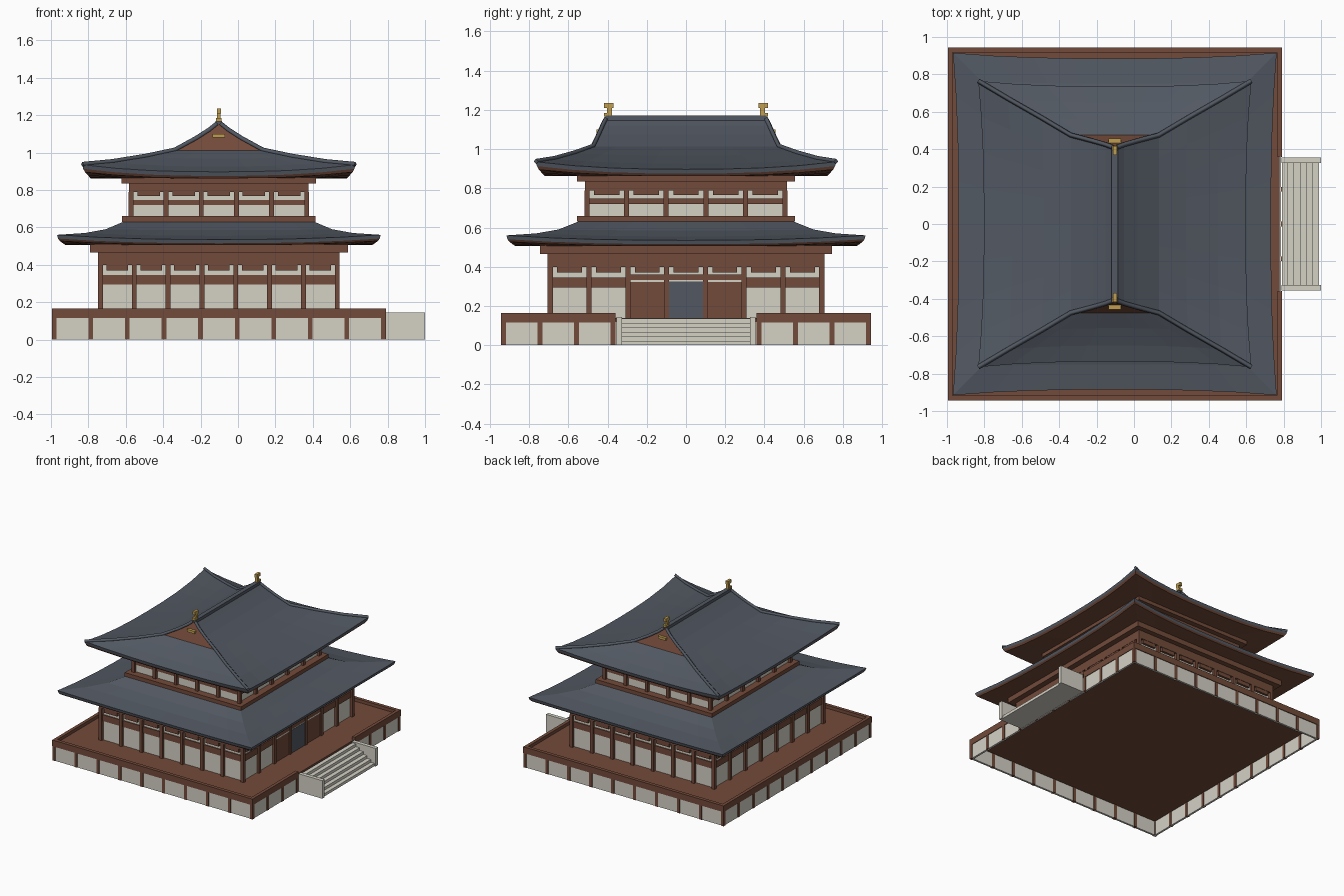
import bpy, bmesh
from mathutils import Vector

CX = -0.1025  # the building is offset to make room for the steps

if "Cube" in bpy.data.objects:
    bpy.data.objects.remove(bpy.data.objects["Cube"])


def material(name, rgb):
    m = bpy.data.materials.new(name)
    m.use_nodes = True
    m.diffuse_color = (*rgb, 1)
    bsdf = next(n for n in m.node_tree.nodes if n.type == 'BSDF_PRINCIPLED')
    bsdf.inputs["Base Color"].default_value = (*rgb, 1)
    bsdf.inputs["Roughness"].default_value = 0.8
    return m


SLATE = material("slate_tile", (0.084, 0.098, 0.122))
WOOD = material("brown_wood", (0.17, 0.069, 0.042))
PLASTER = material("pale_plaster", (0.66, 0.64, 0.56))
GOLD = material("gold", (0.52, 0.34, 0.08))


def finish(name, bm, *mats):
    me = bpy.data.meshes.new(name)
    bm.to_mesh(me)
    bm.free()
    for m in mats:
        me.materials.append(m)
    ob = bpy.data.objects.new(name, me)
    bpy.context.collection.objects.link(ob)
    return ob


def boxes(name, mat, items):
    """One object from boxes given as (centre x, centre y, half x, half y, z0, z1), x from the hall axis."""
    bm = bmesh.new()
    for x, y, hx, hy, z0, z1 in items:
        vs = bmesh.ops.create_cube(bm, size=2)["verts"]
        bmesh.ops.scale(bm, verts=vs, vec=(hx, hy, (z1 - z0) / 2))
        bmesh.ops.translate(bm, verts=vs, vec=(x + CX, y, (z0 + z1) / 2))
    return finish(name, bm, mat)


def perimeter(hx, hy, nx, ny):
    """Post positions around a rectangle."""
    pts = [(hx * (2 * i / nx - 1), s * hy) for i in range(nx + 1) for s in (-1, 1)]
    pts += [(s * hx, hy * (2 * i / ny - 1)) for i in range(1, ny) for s in (-1, 1)]
    return pts


def storey(name, hx, hy, nx, ny, z0, z1, band, block_z):
    """Plaster walls with posts, a middle rail and blocks hanging from the top beam."""
    boxes(name + "_walls", PLASTER, [(0, 0, hx - 0.008, hy - 0.008, z0, z1)])
    boxes(name + "_posts", WOOD,
          [(x, y, 0.013, 0.013, z0, z1) for x, y in perimeter(hx, hy, nx, ny)])
    boxes(name + "_rail", WOOD, [(0, 0, hx, hy, *band)])
    blocks = []
    for s in (-1, 1):
        for i in range(nx):
            blocks.append((hx * ((2 * i + 1) / nx - 1), s * hy, hx / nx * 0.64, 0.01, block_z, z1))
        for i in range(ny):
            blocks.append((s * hx, hy * ((2 * i + 1) / ny - 1), 0.01, hy / ny * 0.64, block_z, z1))
    boxes(name + "_hanging_blocks", WOOD, blocks)


def ring(hx, hy, z, flare, lift, n=8):
    """Rectangle whose corners sweep out and up."""
    pts = []
    for side in range(4):
        for i in range(n):
            t = 2 * i / n - 1
            k = abs(t) ** 2.5
            a = (hx if side % 2 == 0 else hy) + flare
            b = (hy if side % 2 == 0 else hx) + flare * k
            x, y = [(t * a, -b), (b, t * a), (-t * a, b), (-b, -t * a)][side]
            pts.append(Vector((x + CX, y, z + lift * k)))
    return pts


def roof(name, rings, gable_from):
    """Loft rings from soffit to top; first two bands and gable ends are wood."""
    bm = bmesh.new()
    loops = [[bm.verts.new(p) for p in ring(*r)] for r in rings]
    count = len(loops[0])
    for k, (low, high) in enumerate(zip(loops, loops[1:])):
        for i in range(count):
            j = (i + 1) % count
            f = bm.faces.new((low[i], low[j], high[j], high[i]))
            gable = k >= gable_from and (i * 4 // count) % 2 == 0
            f.material_index = 1 if k < 2 or gable else 0
    bm.faces.new(loops[0][::-1]).material_index = 1
    bm.faces.new(loops[-1])
    bmesh.ops.recalc_face_normals(bm, faces=bm.faces)
    return finish(name, bm, SLATE, WOOD)


def ridge_tube(name, paths, radius):
    cu = bpy.data.curves.new(name, 'CURVE')
    cu.dimensions = '3D'
    cu.bevel_depth = radius
    cu.bevel_resolution = 0
    cu.use_fill_caps = True
    for path in paths:
        sp = cu.splines.new('POLY')
        sp.points.add(len(path) - 1)
        for p, co in zip(sp.points, path):
            p.co = (*co, 1)
    cu.materials.append(SLATE)
    bpy.context.collection.objects.link(bpy.data.objects.new(name, cu))


# Platform: hollow plaster skirt, posts, deck and raised rim with a gap at the steps
PX, PY = 0.88, 0.93
boxes("platform_skirt", PLASTER,
      [(0, s * PY, PX, 0.008, 0, 0.12) for s in (-1, 1)]
      + [(s * PX, 0, 0.008, PY, 0, 0.12) for s in (-1, 1)])
boxes("platform_posts", WOOD,
      [(x, y, 0.0125, 0.0125, 0, 0.12) for x, y in perimeter(PX, PY, 9, 10)])
boxes("deck", WOOD, [(0, 0, PX, PY, 0.115, 0.14)])
boxes("deck_rim", WOOD,
      [(0, s * PY, PX + 0.013, 0.014, 0.115, 0.165) for s in (-1, 1)]
      + [(-PX, 0, 0.013, PY, 0.115, 0.165)]
      + [(PX, s * 0.65, 0.013, 0.29, 0.115, 0.165) for s in (-1, 1)])

# Steps with upright side walls
STEPS = 6
depth = 0.2 / STEPS
boxes("steps", PLASTER,
      [(0.8925 + depth * (i + 0.5), 0, depth / 2, 0.33, 0, 0.135 * (STEPS - i) / STEPS)
       for i in range(STEPS)])
boxes("step_side_walls", PLASTER,
      [(0.997, s * 0.34, 0.1055, 0.015, 0, 0.145) for s in (-1, 1)])

# Lower hall
LX, LY = 0.633, 0.692
storey("lower_hall", LX, LY, 7, 7, 0.14, 0.4, (0.295, 0.345), 0.37)
boxes("lower_beams", WOOD, [(0, 0, 0.645, 0.705, 0.4, 0.47), (0, 0, 0.69, 0.745, 0.465, 0.51)])

# Entrance: slate door between two wooden panels
bay = 2 * LY / 7
boxes("entrance_panels", WOOD,
      [(LX, s * bay, 0.004, bay / 2, 0.14, 0.322) for s in (-1, 1)]
      + [(LX, 0, 0.006, bay * 1.5, 0.332, 0.36)])
boxes("entrance_lintel_strip", PLASTER, [(LX, 0, 0.005, bay * 1.5, 0.322, 0.332)])
boxes("door", SLATE, [(LX, 0, 0.007, bay / 2 - 0.012, 0.14, 0.325)])

# Lower roof
roof("lower_roof", [
    (0.66, 0.71, 0.505, 0, 0),
    (0.82, 0.87, 0.505, 0.03, 0.022),
    (0.83, 0.88, 0.515, 0.03, 0.025),
    (0.835, 0.885, 0.535, 0.03, 0.025),
    (0.70, 0.75, 0.555, 0.015, 0.015),
    (0.60, 0.645, 0.585, 0.005, 0.005),
    (0.51, 0.55, 0.63, 0, 0)], 99)

# Upper hall
boxes("balcony", WOOD, [(0, 0, 0.505, 0.54, 0.61, 0.635), (0, 0, 0.518, 0.556, 0.63, 0.66)])
storey("upper_hall", 0.47, 0.505, 5, 5, 0.65, 0.79, (0.72, 0.747), 0.767)
boxes("upper_beams", WOOD, [(0, 0, 0.48, 0.515, 0.79, 0.835), (0, 0, 0.52, 0.556, 0.835, 0.87)])

# Upper hip-and-gable roof
hips = [
    (0.70, 0.735, 0.897, 0.03, 0.038),
    (0.55, 0.65, 0.925, 0.02, 0.025),
    (0.38, 0.557, 0.967, 0.01, 0.012),
    (0.235, 0.475, 1.012, 0, 0),
    (0.12, 0.445, 1.075, 0, 0),
    (0.05, 0.425, 1.12, 0, 0),
    (0.01, 0.41, 1.152, 0, 0)]
roof("upper_roof", [
    (0.50, 0.53, 0.862, 0, 0),
    (0.685, 0.72, 0.862, 0.03, 0.033),
    (0.695, 0.73, 0.875, 0.03, 0.038)] + hips, 6)
ridge_tube("hip_ridges", [
    [(CX + sx * (hx + fl), sy * (hy + fl), z + li + 0.002) for hx, hy, z, fl, li in hips]
    for sx in (-1, 1) for sy in (-1, 1)], 0.013)
boxes("main_ridge", SLATE, [(0, 0, 0.017, 0.41, 1.13, 1.17)])

# Gold roof finials and gable plates
gold = []
for s in (-1, 1):
    gold += [(0, s * 0.405, 0.014, 0.014, 1.165, 1.185),
             (0, s * 0.39, 0.01, 0.012, 1.165, 1.215),
             (0, s * 0.394, 0.011, 0.024, 1.21, 1.235),
             (0, s * 0.444, 0.034, 0.012, 1.08, 1.1)]
boxes("gold_ornaments", GOLD, gold)
